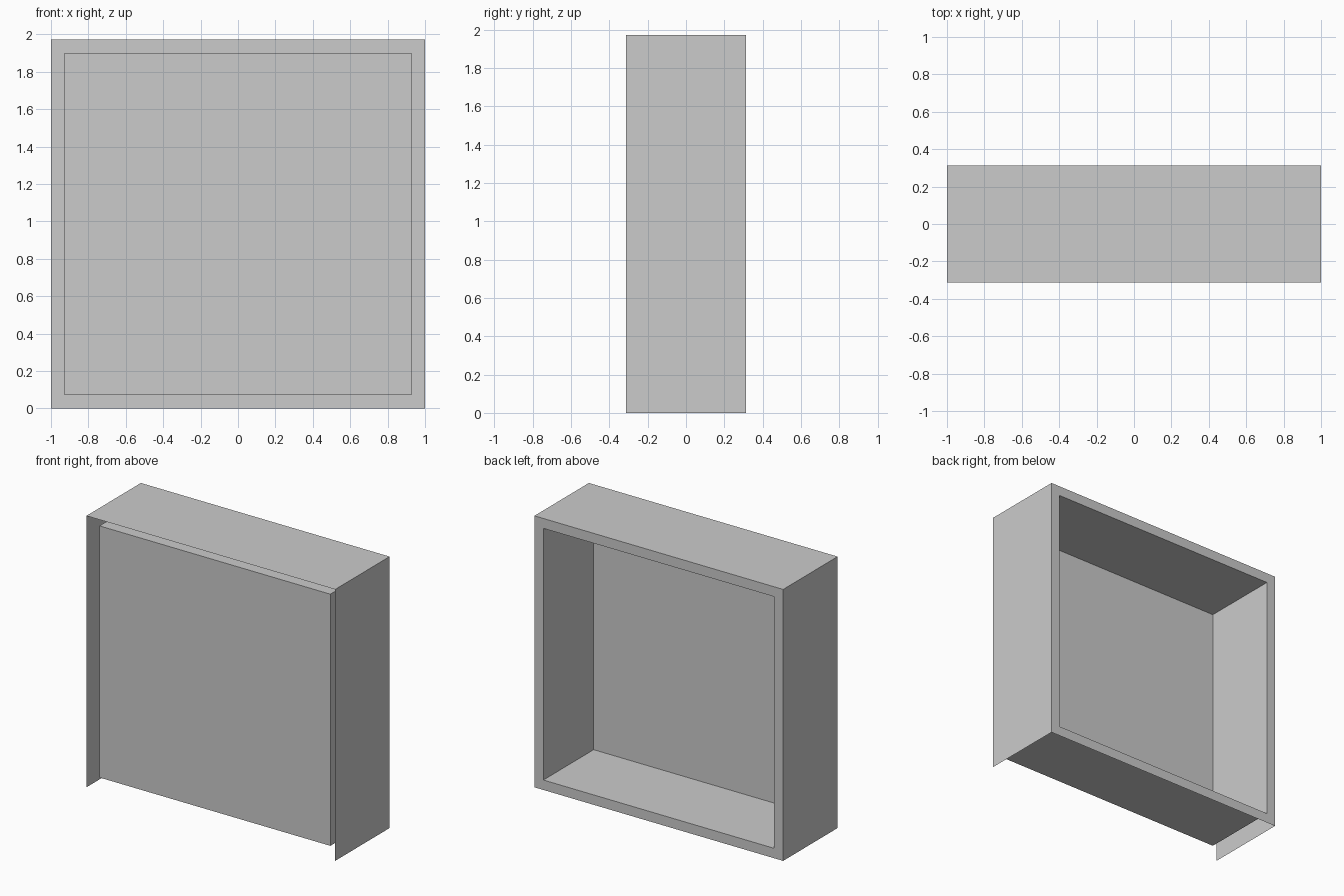
import bpy
import bmesh

if "Cube" in bpy.data.objects:
    bpy.data.objects.remove(bpy.data.objects["Cube"])

H = 1.973        # overall height
HALF_D = 0.3125  # half depth
RIM = 0.072      # rim width around the opening
PANEL_Y = -0.265 # plane of the closing panel


def rect_loop(bm, inset, y):
    """Rectangle of four verts in the xz plane, starting at the bottom edge."""
    x, lo, hi = 1 - inset, inset, H - inset
    return [bm.verts.new((px, y, pz)) for px, pz in ((-x, lo), (x, lo), (x, hi), (-x, hi))]


def bridge(bm, a, b, skip=()):
    """Quads between two rectangles; side 0 is the bottom."""
    for i in range(4):
        if i not in skip:
            j = (i + 1) % 4
            bm.faces.new((a[j], a[i], b[i], b[j]))


def finish(bm, name):
    mesh = bpy.data.meshes.new(name)
    bm.to_mesh(mesh)
    bm.free()
    bpy.context.collection.objects.link(bpy.data.objects.new(name, mesh))


# Outer casing: thin top and sides, open front and underside, with the back rim
bm = bmesh.new()
front = rect_loop(bm, 0, -HALF_D)
back = rect_loop(bm, 0, HALF_D)
opening = rect_loop(bm, RIM, HALF_D)
bridge(bm, front, back, skip=(0,))
bridge(bm, back, opening)
bmesh.ops.delete(bm, geom=[v for v in bm.verts if not v.link_faces], context='VERTS')
finish(bm, "outer_casing")

# Inner compartment: four walls running from the rim to the closing panel
bm = bmesh.new()
opening = rect_loop(bm, RIM, HALF_D)
inner = rect_loop(bm, RIM, PANEL_Y)
bridge(bm, opening, inner)
bm.faces.new(reversed(inner))
finish(bm, "inner_compartment")
